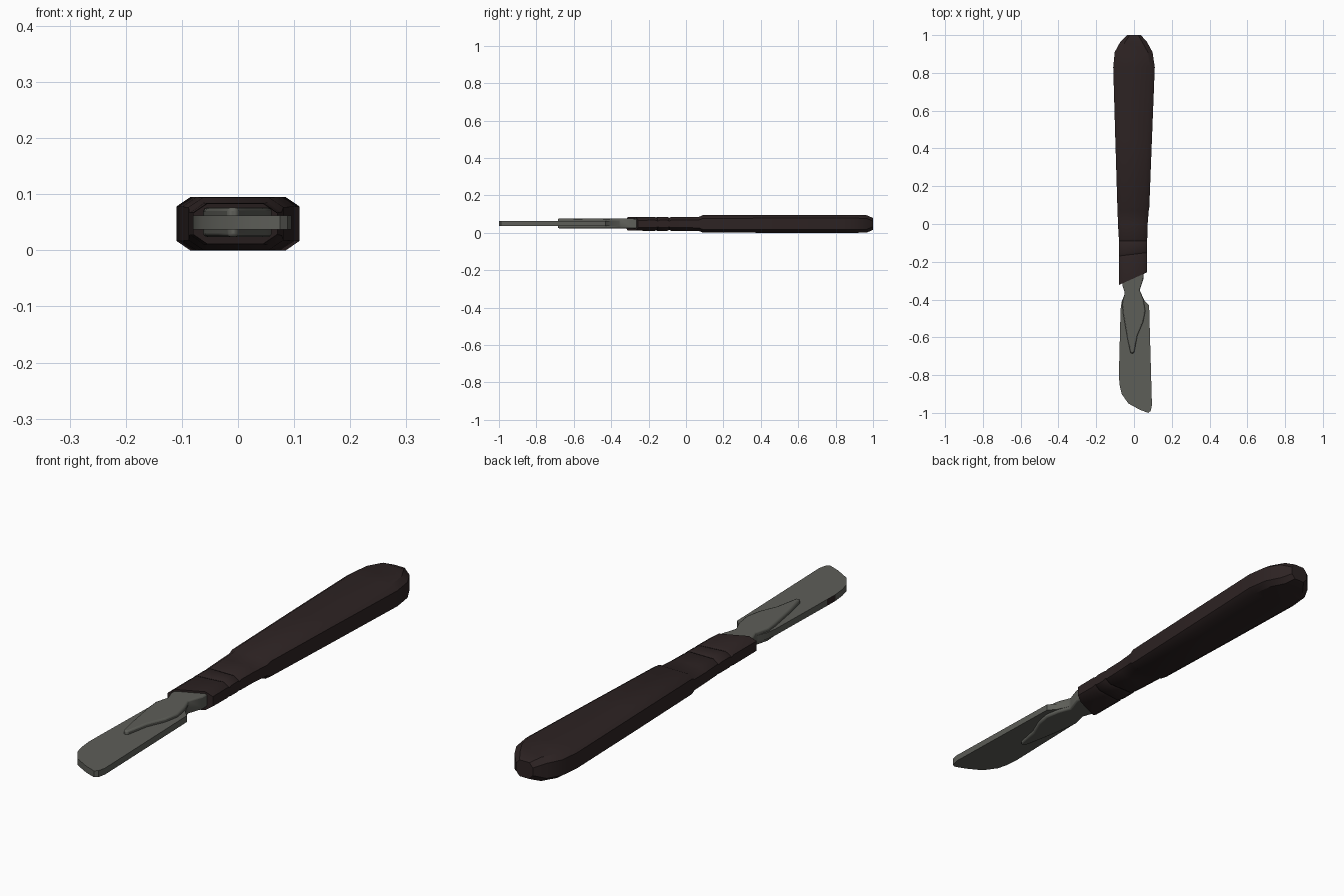
import bpy, bmesh

if "Cube" in bpy.data.objects:
    bpy.data.objects.remove(bpy.data.objects["Cube"])

MID = 0.0475  # height of the centre plane


def material(name, color):
    m = bpy.data.materials.new(name)
    m.diffuse_color = (*color, 1)
    m.use_nodes = True
    m.node_tree.nodes["Principled BSDF"].inputs["Base Color"].default_value = m.diffuse_color
    return m


steel = material("steel_grey", (0.11, 0.112, 0.098))
brown = material("dark_brown", (0.026, 0.0165, 0.0165))


def finish(bm, name, mats, angle):
    bmesh.ops.recalc_face_normals(bm, faces=bm.faces)
    me = bpy.data.meshes.new(name)
    bm.to_mesh(me)
    bm.free()
    ob = bpy.data.objects.new(name, me)
    bpy.context.collection.objects.link(ob)
    for m in mats:
        me.materials.append(m)
    bpy.context.view_layer.objects.active = ob
    ob.select_set(True)
    bpy.ops.object.shade_smooth_by_angle(angle=angle)
    ob.select_set(False)
    return ob


def prism(outline, z0, z1):
    bm = bmesh.new()
    low = [bm.verts.new((x, y, z0)) for x, y in outline]
    high = [bm.verts.new((x, y, z1)) for x, y in outline]
    bm.faces.new(low)
    bm.faces.new(high)
    n = len(outline)
    for i in range(n):
        j = (i + 1) % n
        bm.faces.new((low[i], low[j], high[j], high[i]))
    return bm


# Handle: chamfered sections (y, left x, right x, half height, slant)
sections = [
    (-0.287, -0.080, 0.070, 0.036, 0.45),
    (-0.172, -0.080, 0.070, 0.037, 0.12),
    (-0.160, -0.080, 0.070, 0.032, 0.12),
    (-0.148, -0.080, 0.070, 0.037, 0.12),
    (-0.100, -0.080, 0.070, 0.037, 0.0),
    (-0.090, -0.080, 0.070, 0.032, 0.0),
    (-0.080, -0.080, 0.070, 0.037, 0.0),
    (0.000, -0.085, 0.072, 0.037, 0.0),
    (0.070, -0.087, 0.078, 0.038, 0.0),
    (0.090, -0.088, 0.081, 0.0465, 0.0),
    (0.450, -0.099, 0.095, 0.0475, 0.0),
    (0.830, -0.110, 0.110, 0.0475, 0.0),
    (0.910, -0.102, 0.098, 0.0475, 0.0),
    (0.965, -0.072, 0.068, 0.0465, 0.0),
    (1.000, -0.036, 0.036, 0.032, 0.0),
]
bm = bmesh.new()
rings = []
for y, l, r, h, slant in sections:
    cx, cz = min(0.025, (r - l) * 0.2), 0.017
    pts = [(l + cx, -h), (r - cx, -h), (r, cz - h), (r, h - cz),
           (r - cx, h), (l + cx, h), (l, h - cz), (l, cz - h)]
    rings.append([bm.verts.new((x, y + slant * x, MID + z)) for x, z in pts])
for a, b in zip(rings, rings[1:]):
    for i in range(8):
        j = (i + 1) % 8
        bm.faces.new((a[i], a[j], b[j], b[i]))
bm.faces.new(rings[0])
bm.faces.new(rings[-1])
finish(bm, "handle", [brown], 0.6)

# Blade: flat plate with a rounded tip and a small dark mark on one edge
blade = [(-0.045, -0.36), (-0.065, -0.41), (-0.071, -0.45), (-0.079, -0.76),
         (-0.080, -0.81), (-0.075, -0.86), (-0.065, -0.90), (-0.030, -0.95),
         (0.030, -0.983), (0.075, -1.0), (0.088, -0.99), (0.095, -0.96),
         (0.080, -0.43), (0.055, -0.405), (0.030, -0.35)]
bm = prism(blade, 0.037, 0.062)
for f in bm.faces:
    c = f.calc_center_median()
    if len(f.verts) == 4 and c.x < -0.075 and -0.81 < c.y < -0.76:
        f.material_index = 1
finish(bm, "blade", [steel, brown], 0.6)

# Tang: raised neck and tapering rib that hold the blade
tang = [(-0.055, -0.22), (0.050, -0.22), (0.050, -0.29), (0.030, -0.35),
        (0.050, -0.40), (0.060, -0.46), (0.048, -0.52), (0.018, -0.59),
        (0.000, -0.685), (-0.018, -0.685), (-0.036, -0.60), (-0.058, -0.47),
        (-0.062, -0.42), (-0.048, -0.365), (-0.062, -0.325)]
ob = finish(prism(tang, 0.024, 0.076), "tang", [steel], 0.8)
bevel = ob.modifiers.new("soft_edges", "BEVEL")
bevel.width = 0.006
bevel.segments = 2
